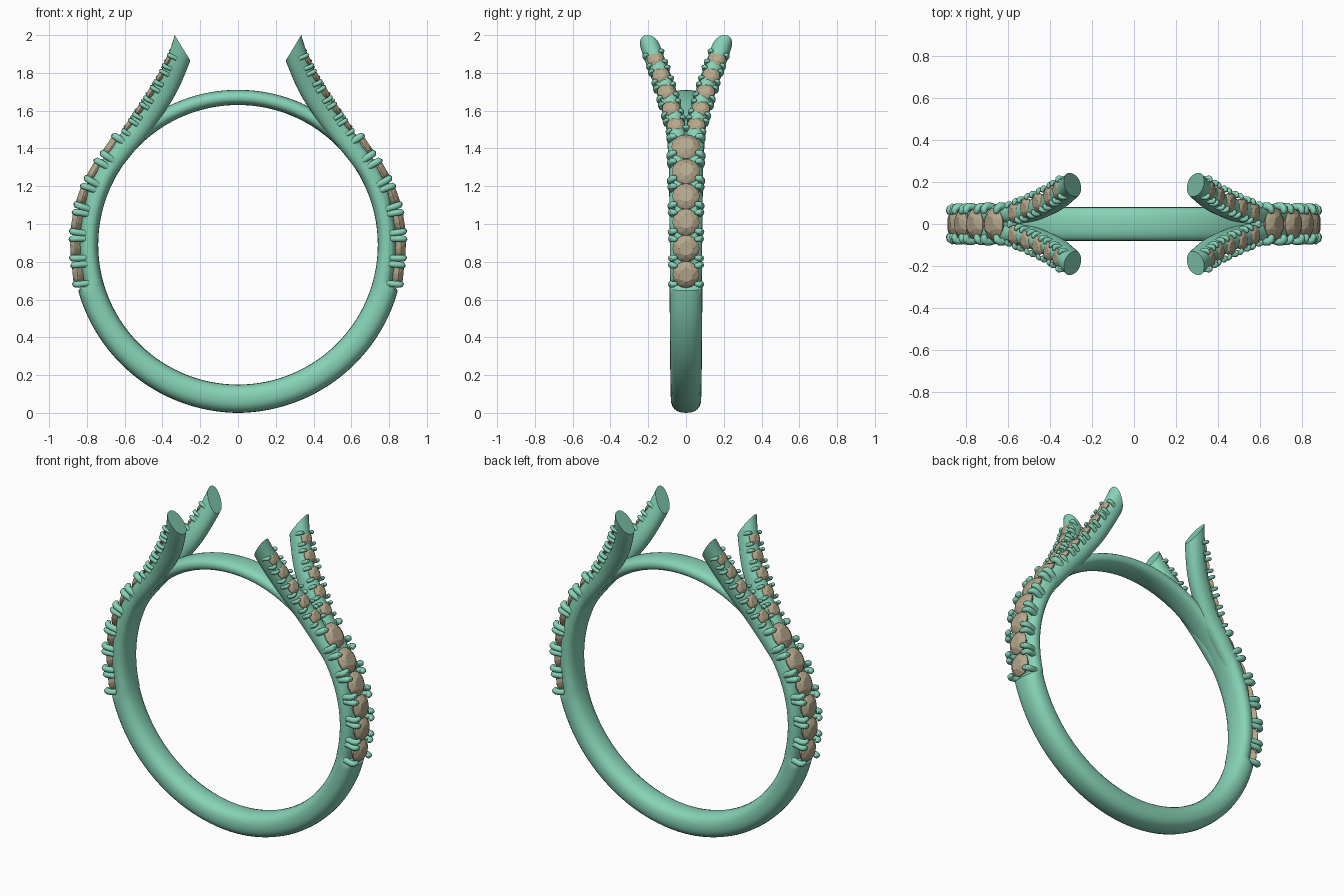
import bpy, bmesh, math
from mathutils import Vector as V

if "Cube" in bpy.data.objects:
    bpy.data.objects.remove(bpy.data.objects["Cube"])

CZ, RI = 0.89, 0.74          # finger hole centre height and radius


def material(name, col):
    m = bpy.data.materials.new(name)
    m.diffuse_color = (*col, 1)
    m.use_nodes = True
    m.node_tree.nodes["Principled BSDF"].inputs["Base Color"].default_value = m.diffuse_color
    return m


METAL = material("green_metal", (0.24, 0.65, 0.47))
STONE = material("tan_stone", (0.46, 0.39, 0.26))


def section(c, n, l, hd, hw, e=2.0, count=24):
    """Superellipse ring around c: half depth hd along n, half width hw along l."""
    pts = []
    for i in range(count):
        a = math.tau * i / count
        ca, sa = math.cos(a), math.sin(a)
        u = math.copysign(abs(ca) ** (2 / e), ca)
        v = math.copysign(abs(sa) ** (2 / e), sa)
        pts.append(c + n * hd * u + l * hw * v)
    return pts


def loft(bm, rings, closed=False):
    rows = [[bm.verts.new(p) for p in r] for r in rings]
    k = len(rows[0])
    for i in range(len(rows) if closed else len(rows) - 1):
        a, b = rows[i], rows[(i + 1) % len(rows)]
        for j in range(k):
            bm.faces.new((a[j], a[(j + 1) % k], b[(j + 1) % k], b[j]))
    if not closed:
        bm.faces.new(rows[0])
        bm.faces.new(rows[-1])


def finish(bm, name, mat, mirror=(False, False), smooth=True):
    bmesh.ops.recalc_face_normals(bm, faces=bm.faces)
    me = bpy.data.meshes.new(name)
    bm.to_mesh(me)
    bm.free()
    ob = bpy.data.objects.new(name, me)
    bpy.context.collection.objects.link(ob)
    me.materials.append(mat)
    bpy.ops.object.select_all(action='DESELECT')
    ob.select_set(True)
    bpy.context.view_layer.objects.active = ob
    if smooth:
        bpy.ops.object.shade_smooth_by_angle(angle=math.radians(40))
    if any(mirror):
        m = ob.modifiers.new("mirror", 'MIRROR')
        m.use_axis = (*mirror, False)
        m.use_mirror_merge = False
    return ob


def table(rows, x):
    for a, b in zip(rows, rows[1:]):
        if x <= b[0]:
            f = (x - a[0]) / (b[0] - a[0])
            return [p + (q - p) * f for p, q in zip(a[1:], b[1:])]
    return rows[-1][1:]


def spline(pts, steps=8):
    """Catmull-Rom through tuples of any length."""
    P = [pts[0]] + pts + [pts[-1]]
    out = []
    for i in range(1, len(P) - 2):
        for s in range(steps):
            t = s / steps
            out.append([0.5 * (2 * b + (c - a) * t + (2*a - 5*b + 4*c - d) * t*t
                               + (3*b - a - 3*c + d) * t**3)
                        for a, b, c, d in zip(*P[i - 1:i + 3])])
    return out + [list(pts[-1])]


# Band: angle from the bottom, radial thickness, half width
profile = [(0, .15, .08), (74, .14, .087), (76, .10, .084), (105, .10, .088),
           (128, .10, .092), (145, .082, .08), (180, .08, .08)]
bm = bmesh.new()
rings = []
for i in range(180):
    deg = i * 2
    th, w = table(profile, min(deg, 360 - deg))
    a = math.radians(deg)
    n = V((math.sin(a), 0, -math.cos(a)))
    rings.append(section(V((0, 0, CZ)) + n * (RI + th / 2), n, V((0, 1, 0)), th / 2, w, 2.4))
loft(bm, rings, True)
finish(bm, "band", METAL)

# Split shoulder arms: x, y, z, half depth
path = [(.785, .03, .95, .03), (.76, .032, 1.13, .045), (.70, .037, 1.27, .052),
        (.615, .045, 1.39, .054), (.52, .055, 1.515, .061), (.44, .082, 1.63, .063),
        (.375, .115, 1.735, .062), (.315, .165, 1.87, .06), (.272, .21, 2.0, .06),
        (.235, .245, 2.12, .06)]
S = spline(path)
rings = []
for i, p in enumerate(S):
    t = (V(S[min(i + 1, len(S) - 1)][:3]) - V(S[max(i - 1, 0)][:3])).normalized()
    n = V((t.z, 0, -t.x)).normalized()
    rings.append(section(V(p[:3]), n, n.cross(t).normalized(), p[3], .051, 2.2))
bm = bmesh.new()
loft(bm, rings)
# slanted end cut facing the missing centre stone
cut = bmesh.ops.bisect_plane(bm, geom=bm.verts[:] + bm.edges[:] + bm.faces[:], dist=1e-5,
                             plane_co=(.335, 0, 2.0), plane_no=(-.85, 0, .52), clear_outer=True)
bmesh.ops.holes_fill(bm, edges=[e for e in cut['geom_cut'] if isinstance(e, bmesh.types.BMEdge)], sides=0)
finish(bm, "shoulder_arm", METAL, (True, True))


def add_gem(bm, p, n, t, l, R):
    """Brilliant cut stone with its table at p."""
    vs = []
    for count, r, h, off in ((8, .52, 0, 0), (8, .82, -.17, .5), (16, 1, -.36, 0), (16, .98, -.44, 0),
                             (8, .45, -.95, 0), (4, .06, -1.25, 0)):
        for i in range(count):
            a = math.tau * (i + off) / count
            vs.append(bm.verts.new(p + (t * math.cos(a) * r + l * math.sin(a) * r + n * h) * R))
    bmesh.ops.convex_hull(bm, input=vs)


def add_prongs(bm, p, n, t, l, R):
    """Four claws hooking over the corners of one stone."""
    steps = [(.72, .95, -1.1, .25), (.73, 1.08, -.6, .25), (.73, 1.1, -.3, .25), (.72, 1.0, -.14, .24),
             (.68, .82, -.1, .21), (.64, .70, -.13, .15), (.62, .65, -.15, .05)]
    for sa in (-1, 1):
        for sl in (-1, 1):
            pts = [p + (t * a * sa + l * b * sl + n * h) * R for a, b, h, _ in steps]
            rings = []
            for i, c in enumerate(pts):
                d = (pts[min(i + 1, len(pts) - 1)] - pts[max(i - 1, 0)]).normalized()
                u = d.cross(t).normalized()
                r = steps[i][3] * R
                rings.append(section(c, u, d.cross(u), r, r, 2, 10))
            loft(bm, rings)


def set_row(name, tops, mirror):
    gems, claws = bmesh.new(), bmesh.new()
    for i, q in enumerate(tops):
        a, b = tops[max(i - 1, 0)], tops[min(i + 1, len(tops) - 1)]
        t = (V(b[:3]) - V(a[:3])).normalized()
        n = V((t.z, 0, -t.x)).normalized()
        l = n.cross(t).normalized()
        add_gem(gems, V(q[:3]), n, t, l, q[3])
        add_prongs(claws, V(q[:3]), n, t, l, q[3])
    finish(gems, name + "_stones", STONE, mirror, False)
    finish(claws, name + "_prongs", METAL, mirror)


# Large stones on the sides, small stones on the arms: x, y, z of top, radius
set_row("side", [(.875, 0, .73, .071), (.888, 0, .87, .071), (.88, 0, 1.013, .072),
                 (.846, 0, 1.155, .073), (.782, 0, 1.292, .075), (.692, 0, 1.425, .077)], (True, False))
set_row("arm", [(.588, .054, 1.535, .047), (.53, .079, 1.622, .047), (.473, .105, 1.71, .047),
                (.421, .133, 1.797, .046), (.378, .163, 1.882, .045)], (True, True))
